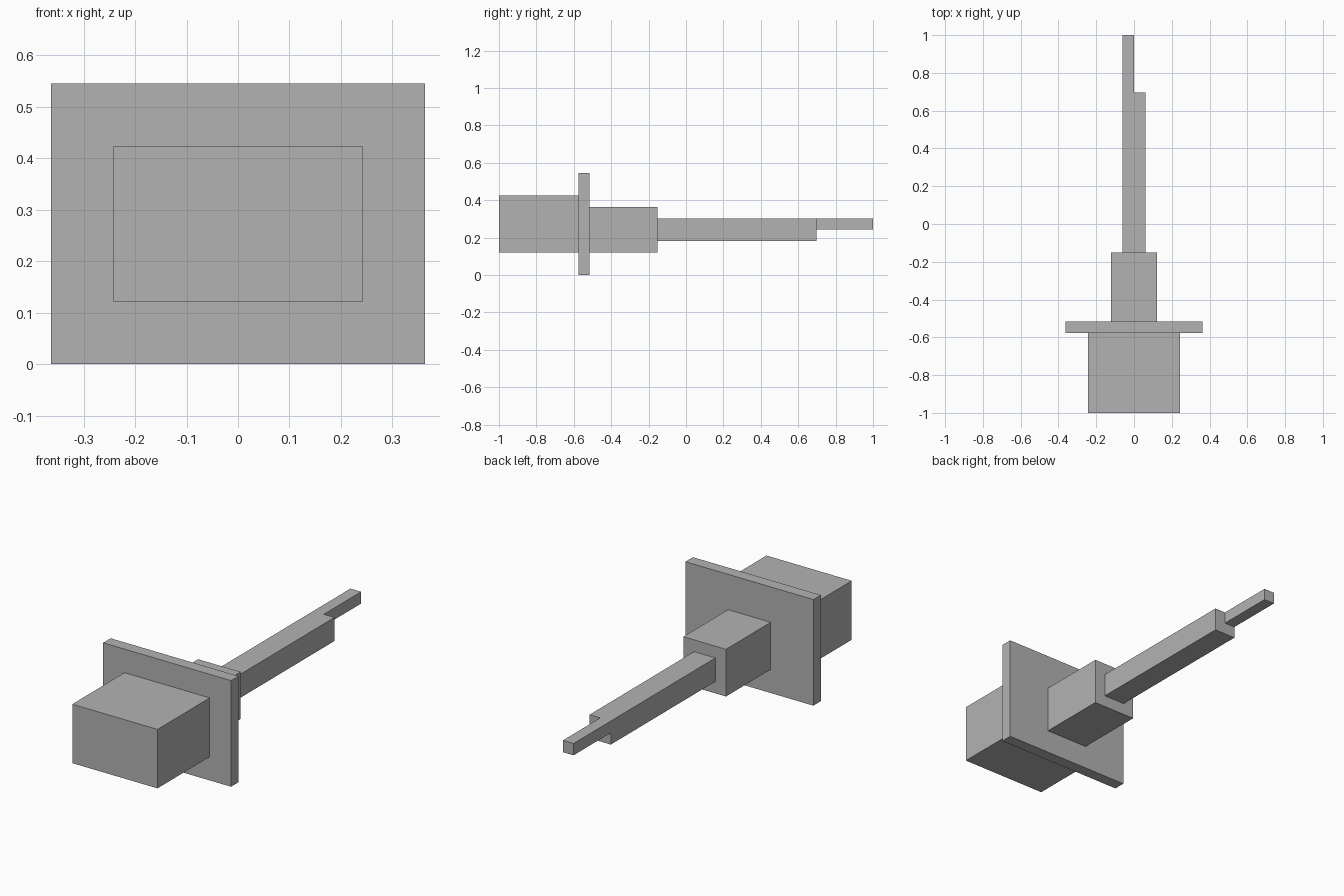
import bpy
from mathutils import Vector

cube = bpy.data.objects.get("Cube")
if cube:
    bpy.data.objects.remove(cube, do_unlink=True)

U = 2 / 33  # one module of the design grid

# Plain grey finish
grey = bpy.data.materials.new("plain grey")
grey.use_nodes = True
color = (0.45, 0.45, 0.45, 1)
grey.diffuse_color = color
grey.node_tree.nodes["Principled BSDF"].inputs["Base Color"].default_value = color


def box(name, low, high):
    """Box between two corners given in modules."""
    low, high = Vector(low) * U, Vector(high) * U
    bpy.ops.mesh.primitive_cube_add(size=1, location=(low + high) / 2)
    obj = bpy.context.object
    obj.name = name
    obj.scale = high - low
    bpy.ops.object.transform_apply(location=False, rotation=False, scale=True)
    obj.data.materials.append(grey)
    return obj


# Parts in order from front to back
box("front_block", (-4, -16.5, 2), (4, -9.5, 7))
box("flange_plate", (-6, -9.5, 0), (6, -8.5, 9))
box("neck", (-2, -8.5, 2), (2, -2.5, 6))
box("shaft", (-1, -2.5, 3), (1, 11.5, 5))
box("offset_tip", (-1, 11.5, 4), (0, 16.5, 5))
